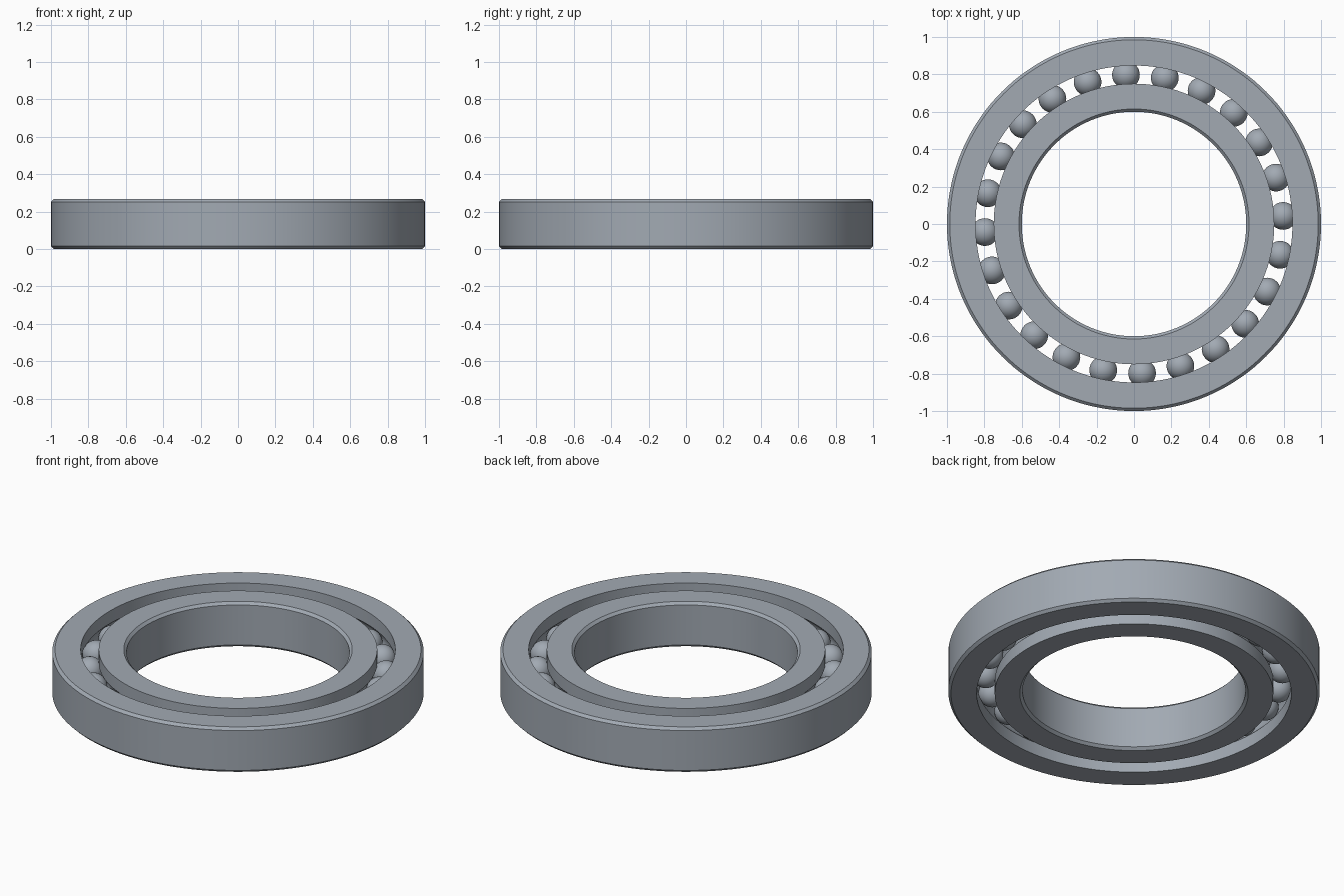
import bpy
import bmesh
import math

HEIGHT = 0.267
MID = HEIGHT / 2
BORE, INNER_LIP, OUTER_LIP, RIM = 0.6, 0.75, 0.847, 1.0
PITCH = (INNER_LIP + OUTER_LIP) / 2
BALL_RADIUS = 0.074
GROOVE_RADIUS = 0.076
CHAMFER = 0.015
BALL_COUNT = 24
START_ANGLE = math.radians(3.1)

cube = bpy.data.objects.get("Cube")
if cube:
    bpy.data.objects.remove(cube, do_unlink=True)

steel = bpy.data.materials.new("steel grey")
colour = (0.36, 0.40, 0.45, 1.0)
steel.use_nodes = True
steel.diffuse_color = colour
for node in steel.node_tree.nodes:
    if node.type == "BSDF_PRINCIPLED":
        node.inputs["Base Color"].default_value = colour


def finish(bm, name):
    """Turn a bmesh into a smooth object with sharp corners kept."""
    bmesh.ops.recalc_face_normals(bm, faces=bm.faces)
    mesh = bpy.data.meshes.new(name)
    bm.to_mesh(mesh)
    bm.free()
    mesh.shade_smooth()
    mesh.set_sharp_from_angle(angle=math.radians(30))
    mesh.materials.append(steel)
    obj = bpy.data.objects.new(name, mesh)
    bpy.context.collection.objects.link(obj)
    return obj


def race(name, lip, face, steps=14, segments=144):
    """Ring with a round ball groove at the lip and chamfers on the far face."""
    side = 1 if face > lip else -1
    reach = math.acos(abs(lip - PITCH) / GROOVE_RADIUS)
    profile = [(lip, 0)]
    for i in range(steps + 1):
        a = reach * (2 * i / steps - 1)
        profile.append((PITCH + side * GROOVE_RADIUS * math.cos(a),
                        MID + GROOVE_RADIUS * math.sin(a)))
    profile += [(lip, HEIGHT),
                (face - side * CHAMFER, HEIGHT), (face, HEIGHT - CHAMFER),
                (face, CHAMFER), (face - side * CHAMFER, 0)]
    bm = bmesh.new()
    verts = [bm.verts.new((r, 0, z)) for r, z in profile]
    edges = [bm.edges.new((v, verts[i - 1])) for i, v in enumerate(verts)]
    bmesh.ops.spin(bm, geom=verts + edges, cent=(0, 0, 0), axis=(0, 0, 1),
                   angle=math.tau, steps=segments)
    bmesh.ops.remove_doubles(bm, verts=bm.verts, dist=0.0001)
    return finish(bm, name)


# Inner and outer rings
race("inner_ring", INNER_LIP, BORE)
race("outer_ring", OUTER_LIP, RIM)

# Balls sharing one mesh, evenly spaced in the groove
bm = bmesh.new()
bmesh.ops.create_uvsphere(bm, u_segments=32, v_segments=20, radius=BALL_RADIUS)
first = finish(bm, "ball_1")
for i in range(BALL_COUNT):
    ball = first
    if i:
        ball = bpy.data.objects.new(f"ball_{i + 1}", first.data)
        bpy.context.collection.objects.link(ball)
    a = START_ANGLE + math.tau * i / BALL_COUNT
    ball.location = (PITCH * math.cos(a), PITCH * math.sin(a), MID)
